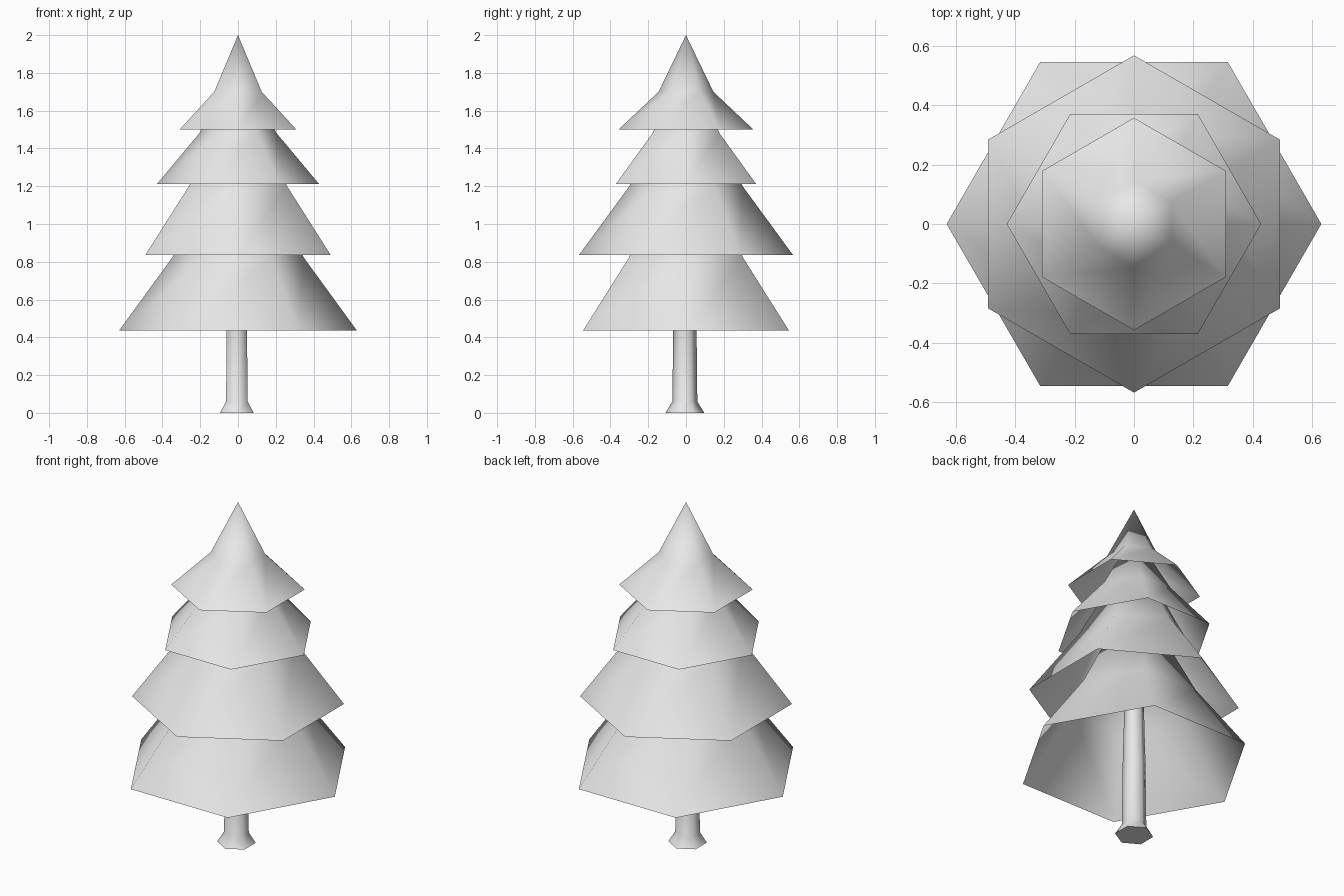
import bpy, bmesh
from math import sin, cos, pi

cube = bpy.data.objects.get("Cube")
if cube:
    bpy.data.objects.remove(cube, do_unlink=True)

grey = bpy.data.materials.new("pale_grey")
grey.use_nodes = True
colour = (0.8, 0.8, 0.8, 1)
grey.diffuse_color = colour
grey.node_tree.nodes["Principled BSDF"].inputs["Base Color"].default_value = colour

SIDES = 6


def hex_loft(name, rings, turn, tip=None, floor=False, centre=(0, 0)):
    """Six-sided smooth shell through (radius, height) rings, with optional tip and floor."""
    bm = bmesh.new()
    cx, cy = centre
    loops = []
    for r, z in rings:
        angles = [turn + 2 * pi * i / SIDES for i in range(SIDES)]
        loops.append([bm.verts.new((cx + r * cos(a), cy + r * sin(a), z)) for a in angles])
    for low, high in zip(loops, loops[1:]):
        for i in range(SIDES):
            j = (i + 1) % SIDES
            bm.faces.new((low[i], low[j], high[j], high[i]))
    if tip:
        point = bm.verts.new((cx, cy, tip))
        for i in range(SIDES):
            bm.faces.new((loops[-1][i], loops[-1][(i + 1) % SIDES], point))
    if floor:
        bm.faces.new(loops[0][::-1])
    for f in bm.faces:
        f.smooth = len(f.verts) < SIDES
    mesh = bpy.data.meshes.new(name)
    bm.to_mesh(mesh)
    bm.free()
    mesh.materials.append(grey)
    obj = bpy.data.objects.new(name, mesh)
    bpy.context.collection.objects.link(obj)
    return obj


# Trunk with flared foot, slightly off centre
hex_loft("trunk", [(0.103, 0), (0.066, 0.06), (0.062, 0.43), (0.05, 0.9)],
         pi / 2, floor=True, centre=(-0.006, -0.006))

# Open-bottomed branch tiers, each turned against the one below
X, Y = 0, pi / 2
hex_loft("bottom_tier", [(0.63, 0.435), (0.35, 0.82)], X, tip=1.5)
hex_loft("lower_tier", [(0.567, 0.835), (0.3, 1.2)], Y, tip=1.75)
hex_loft("upper_tier", [(0.428, 1.213), (0.205, 1.48)], X, tip=1.85)
hex_loft("top_tier", [(0.357, 1.5), (0.145, 1.7)], Y, tip=2.0)
